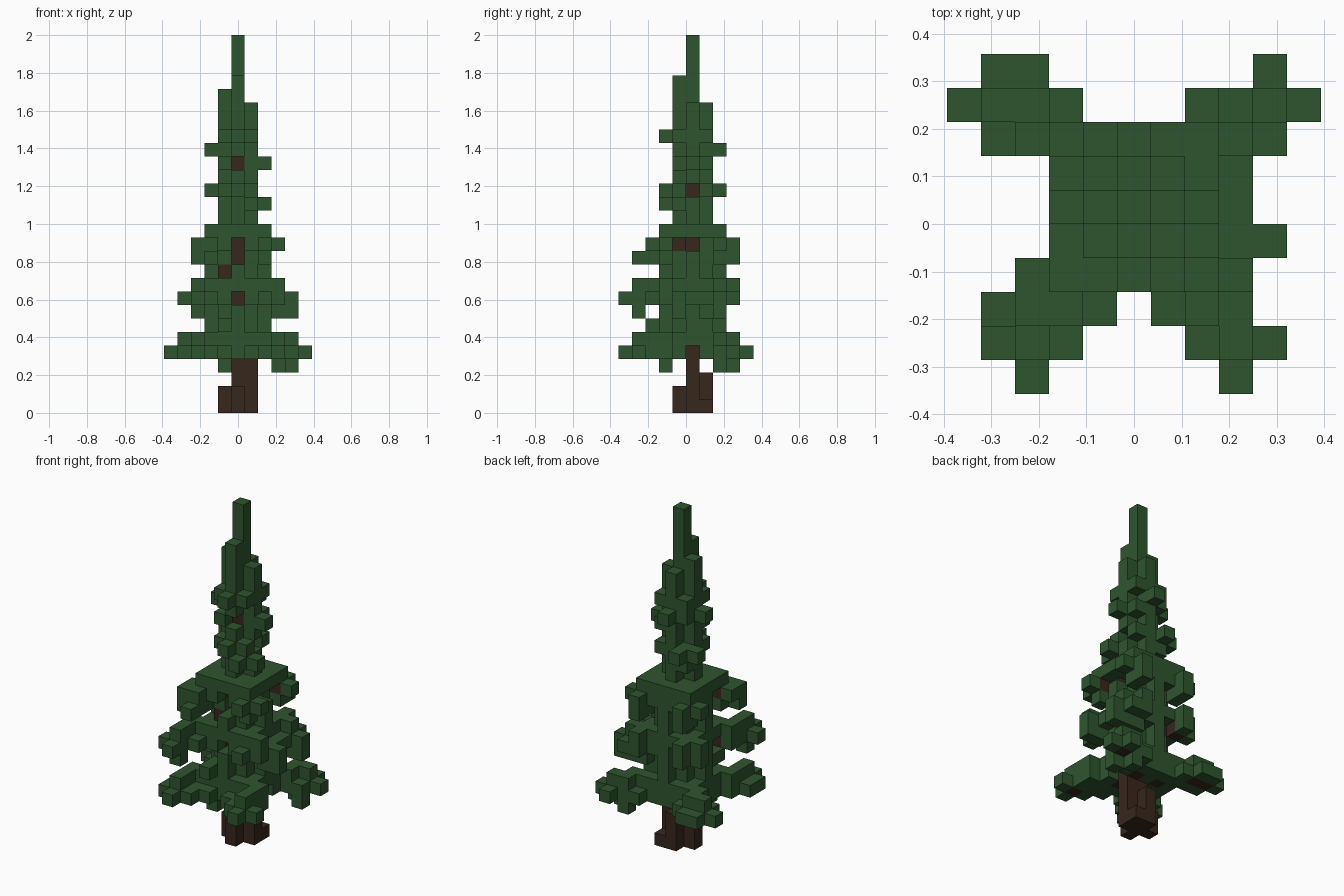
import bpy
import bmesh
from mathutils import Vector

default_cube = bpy.data.objects.get("Cube")
if default_cube:
    bpy.data.objects.remove(default_cube)

LEVELS = 28
UNIT = 2 / LEVELS

BACK_LEFT, BACK_RIGHT = (1, 1), (-1, 1)
FRONT_LEFT, FRONT_RIGHT = (1, -1), (-1, -1)
ALL_SIDES = (BACK_LEFT, BACK_RIGHT, FRONT_LEFT, FRONT_RIGHT)
wood, leaves = set(), set()


def column(x, y, top):
    """Stack of wood blocks from the ground."""
    wood.update((x, y, level) for level in range(top))


def disc(level, half_width, corner_limit):
    """Rounded layer of leaf blocks around the trunk."""
    span = range(-half_width, half_width + 1)
    leaves.update((x, y, level) for x in span for y in span
                  if abs(x) + abs(y) <= corner_limit)


def tuft(level, sides, *cells, blocks=leaves):
    """The same blocks repeated in several quadrants."""
    for side_x, side_y in sides:
        blocks.update((x * side_x, y * side_y, level) for x, y in cells)


def open_side(level, front=False, right=False):
    """Gap in the leaves that lets the trunk show."""
    for cell in list(leaves):
        x, y, z = cell
        if z == level and ((front and x == 0 and y < 0)
                           or (right and y == 0 and x > 0)):
            leaves.discard(cell)


# Trunk with uneven roots
column(0, 0, 20)
column(1, 0, 5)
column(0, 1, 3)
column(0, -1, 2)
column(-1, 0, 2)
column(1, 1, 1)

# Boughs inside the leaves
tuft(4, ALL_SIDES, (1, 1), blocks=wood)
tuft(4, [BACK_LEFT, BACK_RIGHT], (4, 3), blocks=wood)
tuft(4, [BACK_RIGHT], (3, 3), blocks=wood)
tuft(4, [FRONT_LEFT, FRONT_RIGHT], (3, 4), blocks=wood)
tuft(8, ALL_SIDES, (1, 1), (2, 2), blocks=wood)
tuft(10, [FRONT_RIGHT], (1, 1), blocks=wood)
tuft(12, ALL_SIDES, (2, 2), blocks=wood)
tuft(12, [BACK_RIGHT, FRONT_LEFT, FRONT_RIGHT], (1, 1), blocks=wood)

# Core layers: wide discs, narrow diamonds, thin crown
for level in (4, 5, 8, 9, 12):
    disc(level, 2, 3)
for level in (6, 7, 10, 11):
    disc(level, 2, 2)
disc(13, 2, 4)
for level in (16, 20):
    disc(level, 1, 2)
for level in (14, 15, 17, 18, 19, 21, 22):
    disc(level, 1, 1)

# Lowest tier of boughs
tuft(3, [FRONT_RIGHT], (1, 2))
tuft(3, [BACK_LEFT], (3, 3), (4, 2))
tuft(4, ALL_SIDES, (2, 2), (3, 2), (2, 3), (3, 3))
tuft(4, [BACK_LEFT, BACK_RIGHT], (4, 2), (5, 3), (4, 4))
tuft(4, [BACK_RIGHT], (3, 4))
tuft(4, [FRONT_LEFT, FRONT_RIGHT], (4, 4), (3, 5), (2, 4), (1, 3))
tuft(4, [FRONT_RIGHT], (4, 3))
tuft(5, ALL_SIDES, (2, 2), (3, 2), (3, 3))
tuft(5, [BACK_LEFT, BACK_RIGHT], (4, 3))
tuft(5, [FRONT_LEFT, FRONT_RIGHT], (3, 4))
tuft(6, [FRONT_RIGHT], (1, 2), (1, 3))
tuft(6, [BACK_LEFT], (2, 1))

# Second tier
tuft(7, [BACK_LEFT], (2, 2), (4, 2), (3, 2))
tuft(7, [FRONT_RIGHT], (3, 4))
tuft(7, [FRONT_LEFT], (3, 1), (4, 1))
tuft(8, ALL_SIDES, (3, 2), (2, 3))
tuft(8, [BACK_LEFT], (3, 3), (4, 2), (3, 0), (3, 1))
tuft(8, [FRONT_RIGHT], (3, 3), (3, 4), (4, 4), (3, 5))
tuft(8, [FRONT_LEFT], (3, 1), (4, 1))
tuft(9, ALL_SIDES, (2, 2), (3, 2))
tuft(9, [BACK_LEFT, BACK_RIGHT], (2, 3))
tuft(9, [FRONT_RIGHT], (3, 3), (3, 4))

# Third tier
tuft(11, ALL_SIDES, (2, 2), (1, 1))
tuft(11, [BACK_LEFT, BACK_RIGHT], (2, 3))
tuft(11, [FRONT_RIGHT], (3, 3), (2, 3), (2, 4))
tuft(12, ALL_SIDES, (3, 2), (2, 3))
tuft(12, [FRONT_RIGHT], (3, 3))

# Small twigs of the crown
tuft(15, [FRONT_LEFT], (1, 1), (2, 1), (1, 2))
tuft(15, [BACK_RIGHT], (1, 1))
tuft(16, [BACK_RIGHT], (2, 1), (1, 2))
tuft(16, [FRONT_LEFT], (0, 2))
tuft(18, [BACK_LEFT], (1, 1), (2, 0))
tuft(18, [FRONT_RIGHT], (1, 1))
tuft(19, [BACK_RIGHT], (1, 1), (2, 0), (0, 2))
tuft(20, [FRONT_LEFT], (0, 2))

# Gaps around the trunk and boughs
open_side(4, right=True)
open_side(8, front=True)
open_side(11, front=True)
open_side(12, front=True, right=True)
open_side(16, right=True)
open_side(18, front=True)
leaves -= {(2, -1, 12), (2, 1, 12), (-2, -1, 12), (-2, -1, 8), (-1, 2, 8)}

# Pointed top
leaves.update((0, 0, level) for level in range(20, LEVELS))
leaves.update((0, -1, level) for level in (23, 24))
leaves.add((-1, 0, 23))
leaves -= wood
solid = wood | leaves


def make_material(name, color):
    material = bpy.data.materials.new(name)
    material.use_nodes = True
    material.diffuse_color = color
    shader = next(n for n in material.node_tree.nodes if n.type == "BSDF_PRINCIPLED")
    shader.inputs["Base Color"].default_value = color
    shader.inputs["Roughness"].default_value = 1
    return material


def build_blocks(name, cells, material):
    """Flat-faced mesh of the outer block faces only."""
    bm = bmesh.new()
    for cell in sorted(cells):
        for axis in range(3):
            for sign in (-1, 1):
                normal = Vector((0, 0, 0))
                normal[axis] = sign
                neighbour = tuple(int(c + n) for c, n in zip(cell, normal))
                if neighbour in solid:
                    continue
                side = Vector((0, 0, 0))
                side[(axis + 1) % 3] = 1
                up = normal.cross(side)
                middle = Vector(cell) + Vector((0, 0.5, 0.5)) + normal / 2
                corners = ((-1, -1), (1, -1), (1, 1), (-1, 1))
                bm.faces.new([bm.verts.new((middle + side * a / 2 + up * b / 2) * UNIT)
                              for a, b in corners])
    bmesh.ops.remove_doubles(bm, verts=bm.verts, dist=UNIT / 100)
    mesh = bpy.data.meshes.new(name)
    bm.to_mesh(mesh)
    bm.free()
    mesh.materials.append(material)
    obj = bpy.data.objects.new(name, mesh)
    bpy.context.collection.objects.link(obj)


build_blocks("trunk", wood, make_material("bark brown", (0.039, 0.02, 0.012, 1)))
build_blocks("foliage", leaves, make_material("needle green", (0.028, 0.09, 0.028, 1)))
